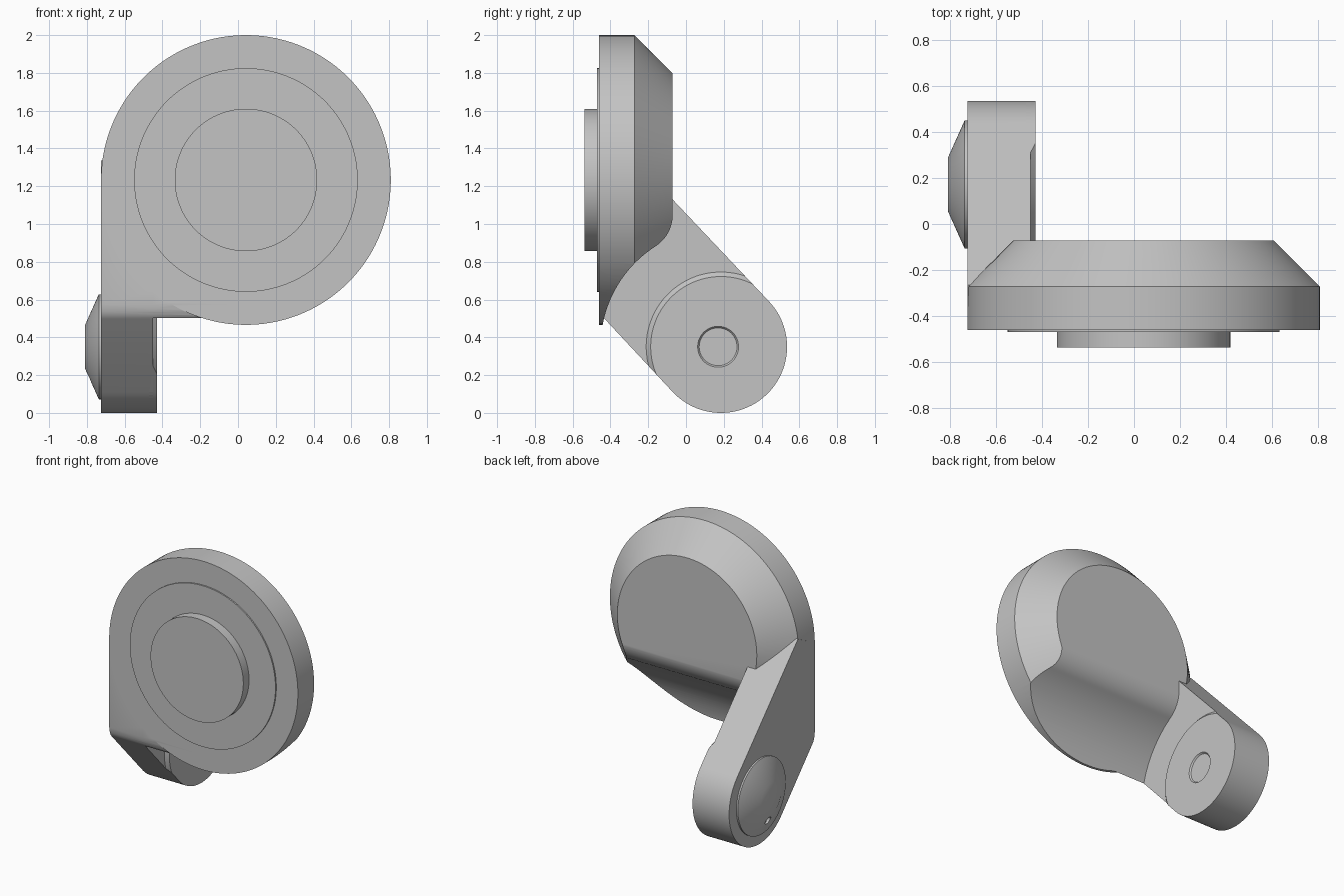
import bpy, bmesh, math
from math import sin, cos, radians
from mathutils import Vector

old = bpy.data.objects.get("Cube")
if old:
    bpy.data.objects.remove(old, do_unlink=True)

grey = bpy.data.materials.new("plain_grey")
grey.use_nodes = True
grey.diffuse_color = (0.55, 0.55, 0.55, 1)
grey.node_tree.nodes["Principled BSDF"].inputs["Base Color"].default_value = (0.55, 0.55, 0.55, 1)


def finish(name, bm):
    bmesh.ops.recalc_face_normals(bm, faces=bm.faces)
    mesh = bpy.data.meshes.new(name)
    bm.to_mesh(mesh)
    bm.free()
    mesh.materials.append(grey)
    obj = bpy.data.objects.new(name, mesh)
    bpy.context.collection.objects.link(obj)
    return obj


def lathe(name, profile, centre, axis, sides=96):
    """Closed turned solid; profile holds (radius, absolute position on axis)."""
    bm = bmesh.new()
    rings = []
    for r, a in profile:
        ring = []
        for i in range(sides):
            t = math.tau * (i + 0.5) / sides
            u, z = r * cos(t), centre[1] + r * sin(t)
            p = (centre[0] + u, a, z) if axis == "y" else (a, centre[0] + u, z)
            ring.append(bm.verts.new(p))
        rings.append(ring)
    for low, high in zip(rings, rings[1:]):
        for i in range(sides):
            j = (i + 1) % sides
            bm.faces.new((low[i], low[j], high[j], high[i]))
    bm.faces.new(rings[0])
    bm.faces.new(rings[-1])
    return finish(name, bm)


def prism(name, outline, x0, x1):
    """Side outline of (y, z) points extruded along x."""
    bm = bmesh.new()
    face = bm.faces.new([bm.verts.new((x0, y, z)) for y, z in outline])
    new = bmesh.ops.extrude_face_region(bm, geom=[face])["geom"]
    bmesh.ops.translate(bm, vec=Vector((x1 - x0, 0, 0)),
                        verts=[v for v in new if isinstance(v, bmesh.types.BMVert)])
    return finish(name, bm)


def arc(centre, r, start, end, steps):
    return [(centre[0] + r * cos(radians(start + (end - start) * i / steps)),
             centre[1] + r * sin(radians(start + (end - start) * i / steps)))
            for i in range(steps + 1)]


def combine(target, tool, operation):
    mod = target.modifiers.new(operation.lower(), "BOOLEAN")
    mod.operation, mod.solver, mod.object = operation, "EXACT", tool
    bpy.context.view_layer.objects.active = target
    bpy.ops.object.modifier_apply(modifier=mod.name)
    bpy.data.objects.remove(tool, do_unlink=True)


PIVOT = (0.185, 0.35)
HUB = (0.042, 1.233)
LEFT = -0.725

# Large chamfered disc with a squared lower corner
body = lathe("disc_body", [(0.767, -0.46), (0.767, -0.272), (0.567, -0.072)], HUB, "y", 128)
lip = [(-0.43, 0.497), (-0.443, 0.513), (-0.453, 0.537), (-0.46, 0.575)]
corner = prism("corner_fill", [(-0.28, 0.497)] + lip + [(-0.46, 1.233), (-0.28, 1.233)], LEFT, HUB[0])
combine(body, corner, "UNION")

# Concave clearance around the pivot, blended into the flat back
clearance = (arc((-0.27, 1.05), 0.2, 0, -57.3, 16)
             + arc((0.18, 0.35), 0.632, 122.7, 200, 40)[1:]
             + [(0.8, 0.1), (0.8, 1.05)])
combine(body, prism("clearance_cutter", clearance, -1.2, 1.2), "DIFFERENCE")

# Slanted arm with round end
arm_outline = (arc(PIVOT, 0.35, 43.4, -136.6, 48) + lip
               + [(-0.46, 1.233), (-0.265, 1.335)])
combine(body, prism("arm", arm_outline, LEFT, -0.45), "UNION")

# Raised bearing face, trimmed to the arm outline
boss = lathe("pivot_boss", [(0.398, -0.47), (0.398, -0.452), (0.372, -0.428)], PIVOT, "x")
combine(boss, prism("boss_trim", arm_outline, -0.6, -0.3), "INTERSECT")
combine(body, boss, "UNION")
combine(body, lathe("socket_cutter", [(0.1, -0.438), (0.115, -0.42)], (0.17, 0.35), "x", 64), "DIFFERENCE")

# Low ring and centre knob on the front
ring = lathe("front_ring", [(0.592, -0.45), (0.592, -0.47)], HUB, "y")
knob = lathe("front_knob", [(0.377, -0.46), (0.377, -0.537)], HUB, "y")

# Conical pivot cap with a small pin hole
cap = lathe("pivot_cap", [(0.278, -0.715), (0.278, -0.737), (0.115, -0.81)], (0.172, 0.35), "x")
combine(cap, lathe("pin_hole_cutter", [(0.028, -0.85), (0.028, -0.76)], (0.172, 0.185), "x", 24), "DIFFERENCE")

for obj in (body, ring, knob, cap):
    bpy.ops.object.select_all(action="DESELECT")
    obj.select_set(True)
    bpy.context.view_layer.objects.active = obj
    bpy.ops.object.shade_smooth_by_angle(angle=radians(25))
